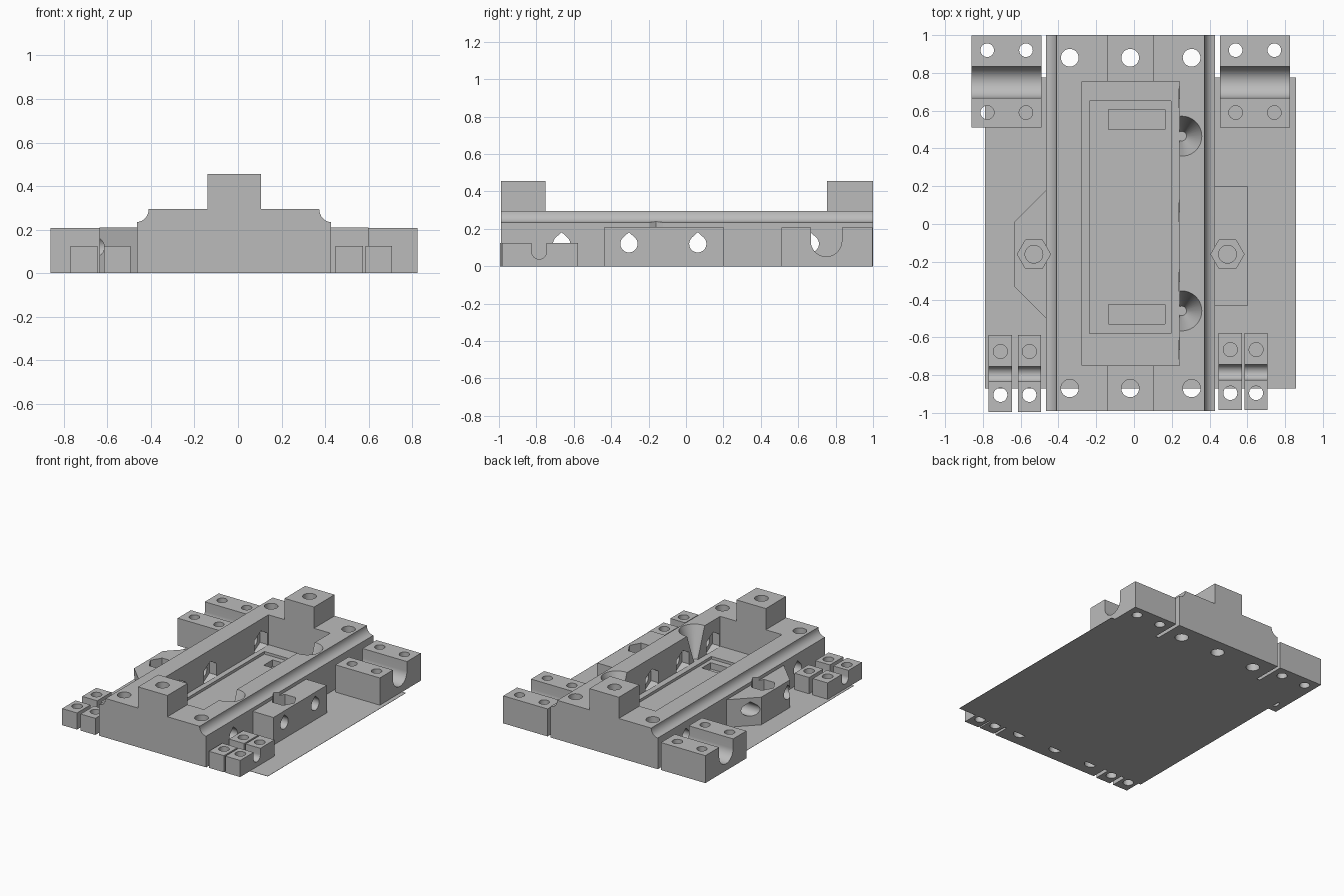
import bpy, bmesh
from math import pi, sin, cos
from mathutils import Vector

if "Cube" in bpy.data.objects:
    bpy.data.objects.remove(bpy.data.objects["Cube"], do_unlink=True)

grey = bpy.data.materials.new("grey plastic")
grey.use_nodes = True
grey.diffuse_color = (0.5, 0.5, 0.5, 1)
grey.node_tree.nodes["Principled BSDF"].inputs["Base Color"].default_value = (0.5, 0.5, 0.5, 1)


def prism(name, outline, axis, lo, hi):
    """Extrude a 2D outline along an axis; x takes (y,z), y takes (x,z), z takes (x,y)."""
    place = {"x": lambda a, b, t: (t, a, b),
             "y": lambda a, b, t: (a, t, b),
             "z": lambda a, b, t: (a, b, t)}[axis]
    bm = bmesh.new()
    base = bm.faces.new([bm.verts.new(place(a, b, lo)) for a, b in outline])
    shift = Vector(place(0, 0, hi - lo))
    top = bmesh.ops.extrude_face_region(bm, geom=[base])["geom"]
    bmesh.ops.translate(bm, vec=shift, verts=[v for v in top if isinstance(v, bmesh.types.BMVert)])
    bmesh.ops.recalc_face_normals(bm, faces=bm.faces)
    return finish(name, bm)


def finish(name, bm):
    mesh = bpy.data.meshes.new(name)
    bm.to_mesh(mesh)
    bm.free()
    mesh.materials.append(grey)
    ob = bpy.data.objects.new(name, mesh)
    bpy.context.collection.objects.link(ob)
    return ob


def box(name, x0, x1, y0, y1, z0, z1):
    return prism(name, [(x0, y0), (x1, y0), (x1, y1), (x0, y1)], "z", z0, z1)


def ring(a, b, r, n=32, start=0.0, sweep=2 * pi):
    return [(a + r * cos(start + sweep * i / n), b + r * sin(start + sweep * i / n)) for i in range(n)]


def hole(x, y, r, n=32, z0=-0.1, z1=0.6):
    return prism("hole_cutter", ring(x, y, r, n), "z", z0, z1)


def combine(ob, parts, operation="DIFFERENCE"):
    """Bake boolean modifiers and remove the helper parts."""
    for part in parts:
        part.hide_render = True
        mod = ob.modifiers.new("cut", "BOOLEAN")
        mod.operation, mod.object, mod.solver = operation, part, "EXACT"
    bpy.context.view_layer.update()
    graph = bpy.context.evaluated_depsgraph_get()
    mesh = bpy.data.meshes.new_from_object(ob.evaluated_get(graph))
    ob.modifiers.clear()
    ob.data = mesh
    for part in parts:
        bpy.data.objects.remove(part, do_unlink=True)


def smooth(ob):
    bpy.ops.object.select_all(action="DESELECT")
    ob.select_set(True)
    bpy.context.view_layer.objects.active = ob
    bpy.ops.object.shade_smooth_by_angle(angle=0.5)


# Main body with coved shoulders
L, R, STEP, TOP = -0.465, 0.428, 0.235, 0.295
cove = [(0.055 * cos(i * pi / 16), 0.06 * sin(i * pi / 16)) for i in range(9)]
right_side = [(R - u, TOP - v) for u, v in reversed(cove)]
left_side = [(L + u, TOP - v) for u, v in cove]
body = prism("main_body", [(L, 0), (R, 0)] + right_side + left_side, "y", -0.99, 1.0)
combine(body, [box("tower", -0.14, 0.105, y0, y1, 0.2, 0.455)
               for y0, y1 in ((-0.99, -0.75), (0.755, 1.0))], "UNION")

# Side lugs
left_lug = prism("left_lug", [(L, 0.18), (-0.635, 0.01), (-0.635, -0.33), (L, -0.5)], "z", 0, 0.21)
right_lug = box("right_lug", R, 0.6, -0.435, 0.2, 0, 0.21)


def teardrop(y):
    arc = ring(y, 0.12, 0.046, 24, 0.75 * pi, 1.5 * pi)
    arc.append((y + 0.0325, 0.1525))
    return prism("cross_hole", arc + [(y, 0.182)], "x", -0.9, 0.9)


def nut_traps():
    return [hole(x, -0.16, 0.088, 6, 0.13, 0.6) for x in (-0.53, 0.495)]


def bolt_holes():
    return [hole(x, -0.16, 0.047) for x in (-0.53, 0.495)]


CROSS = (-0.665, -0.305, 0.063, 0.665)

# Pocket, floor recess, slots and vertical holes
cutters = [box("pocket", -0.275, 0.24, -0.75, 0.755, 0.07, 0.6),
           box("recess", -0.235, 0.195, -0.58, 0.65, 0.05, 0.2),
           box("slot", -0.135, 0.165, 0.5, 0.605, -0.1, 0.2),
           box("slot", -0.135, 0.165, -0.53, -0.425, -0.1, 0.2)]
cutters += [hole(x, y, 0.047) for x in (-0.34, -0.02, 0.305) for y in (-0.87, 0.88)]

# Cross holes with hexagonal nut seats on the pocket walls
for y in CROSS:
    cutters.append(teardrop(y))
    seat = ring(y, 0.12, 0.088, 6, pi / 2)
    cutters.append(prism("seat", seat, "x", -0.335, -0.274))
    cutters.append(prism("seat", seat, "x", 0.239, 0.30))

# Funnel notches in the pocket wall
for y in (-0.46, 0.465):
    bm = bmesh.new()
    bmesh.ops.create_cone(bm, cap_ends=True, segments=40, radius1=0.025, radius2=0.108, depth=0.23)
    bmesh.ops.translate(bm, vec=(0.253, y, 0.1855), verts=bm.verts)
    cutters.append(finish("funnel", bm))
combine(body, cutters + nut_traps())
smooth(body)

for lug in (left_lug, right_lug):
    combine(lug, nut_traps() + bolt_holes() + [teardrop(y) for y in CROSS[1:3]])
    smooth(lug)


# Clamp blocks with a round-bottomed channel and vertical holes
def clamp(name, xs, ys, height, groove, radius, hole_xs, hole_ys, hole_r):
    y, z = groove
    outline = [(ys[0], 0), (ys[1], 0), (ys[1], height), (y + radius, height)]
    outline += ring(y, z, radius, 24, 0, -pi)
    outline += [(y - radius, z), (y - radius, height), (ys[0], height)]
    ob = prism(name, outline, "x", *xs)
    combine(ob, [hole(hx, hy, hole_r) for hx in hole_xs for hy in hole_ys])
    smooth(ob)


for side, x0 in (("left", 0.455), ("right", -0.86)):
    clamp(side + "_large_clamp", (x0, x0 + 0.37), (0.51, 0.998), 0.207, (0.75, 0.135), 0.083,
          (x0 + 0.083, x0 + 0.288), (0.59, 0.92), 0.036)

for name, x0, x1, shift in (("right_outer", -0.77, -0.645, 0), ("right_inner", -0.615, -0.493, 0),
                            ("left_inner", 0.447, 0.573, 0.01), ("left_outer", 0.585, 0.708, 0.01)):
    clamp(name + "_small_clamp", (x0, x1), (-0.995 + shift, -0.587 + shift), 0.125,
          (-0.795 + shift, 0.078), 0.04, ((x0 + x1) / 2,), (-0.905 + shift, -0.675 + shift), 0.037)

# Thin base sheet
box("base_sheet", -0.79, 0.857, -0.87, 0.775, 0, 0.002)
